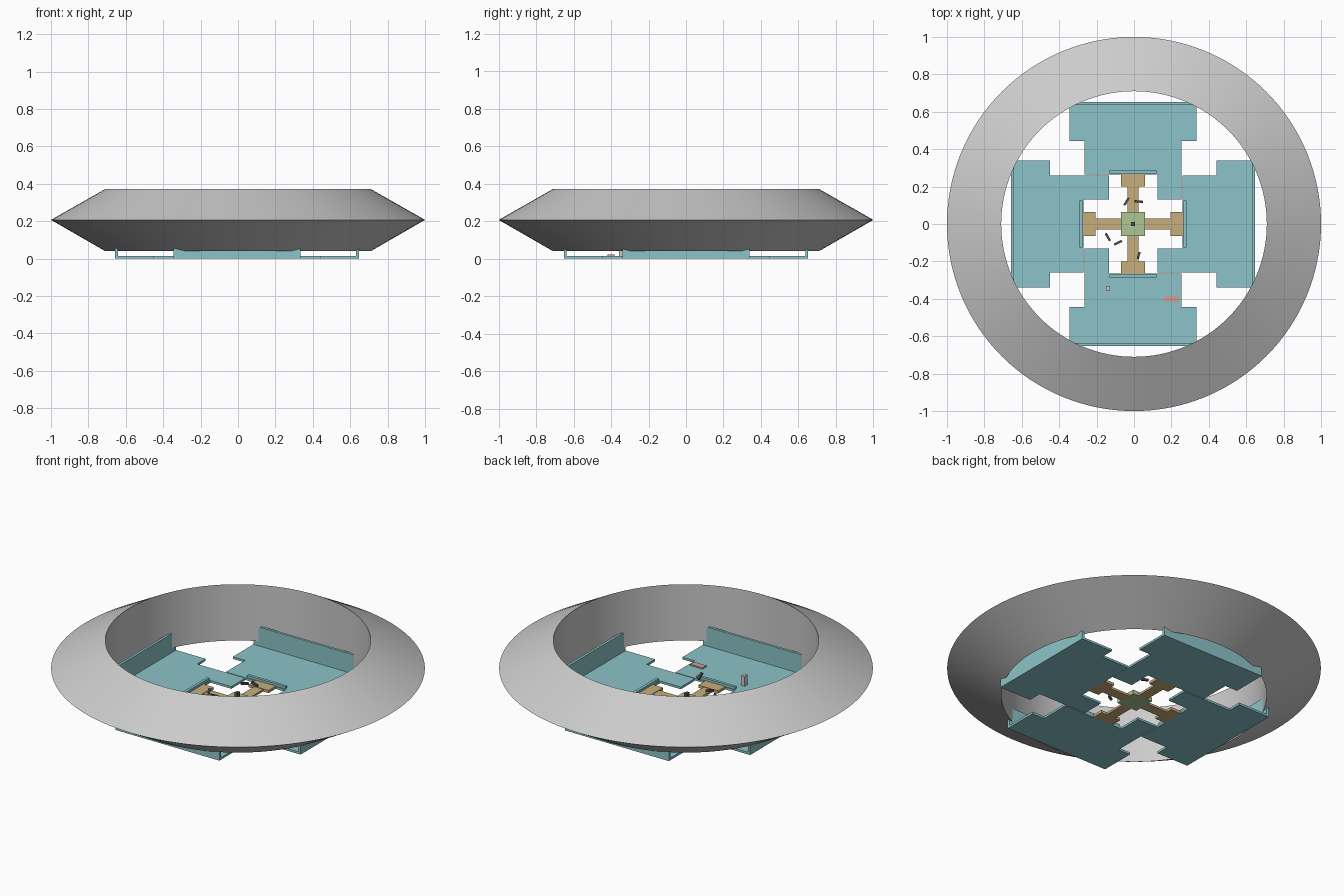
import bpy, bmesh, math
from mathutils import Matrix, Vector

if "Cube" in bpy.data.objects:
    bpy.data.objects.remove(bpy.data.objects["Cube"])

CX = -0.005  # the platform sits slightly off the ring axis


def material(name, rgb):
    m = bpy.data.materials.new(name)
    m.diffuse_color = (*rgb, 1)
    m.use_nodes = True
    m.node_tree.nodes["Principled BSDF"].inputs["Base Color"].default_value = m.diffuse_color
    return m


TEAL = material("teal", (0.26, 0.55, 0.58))
TAN = material("tan", (0.58, 0.42, 0.20))
GREEN = material("green", (0.42, 0.57, 0.30))
PINK = material("pink", (0.60, 0.35, 0.32))
DARK = material("dark", (0.08, 0.08, 0.09))


def finish(name, bm, mat=None):
    bmesh.ops.recalc_face_normals(bm, faces=bm.faces)
    me = bpy.data.meshes.new(name)
    bm.to_mesh(me)
    bm.free()
    ob = bpy.data.objects.new(name, me)
    bpy.context.collection.objects.link(ob)
    if mat:
        me.materials.append(mat)
    return ob


def add_box(bm, x0, x1, y0, y1, z0, z1, rot=Matrix()):
    c = Vector(((x0 + x1) / 2, (y0 + y1) / 2, (z0 + z1) / 2))
    s = Matrix.Diagonal((x1 - x0, y1 - y0, z1 - z0, 1))
    bmesh.ops.create_cube(bm, size=1, matrix=rot @ Matrix.Translation(c) @ s)


def boxes(name, mat, items, rot=Matrix()):
    bm = bmesh.new()
    for b in items:
        add_box(bm, *b, rot)
    ob = finish(name, bm, mat)
    ob.location.x = CX
    return ob


# Ring: triangular profile swept round the vertical axis
N = 128
bm = bmesh.new()
loops = []
for r, z in [(0.71, 0.04), (1.0, 0.207), (0.71, 0.372)]:
    loops.append([bm.verts.new((r * math.cos(2 * math.pi * i / N),
                                r * math.sin(2 * math.pi * i / N), z)) for i in range(N)])
for a, b in zip(loops, loops[1:] + loops[:1]):
    for i in range(N):
        j = (i + 1) % N
        bm.faces.new((a[i], a[j], b[j], b[i]))
ring = finish("outer_ring", bm)
bpy.context.view_layer.objects.active = ring
ring.select_set(True)
bpy.ops.object.shade_smooth_by_angle(angle=math.radians(30))
ring.select_set(False)

# Four floor panels, each with outer wall and low inner rail; cross arms with end blocks
T = 0.013
for k, side in enumerate(("back", "left", "front", "right")):
    rot = Matrix.Rotation(k * math.pi / 2, 4, 'Z')
    boxes(side + "_floor_panel", TEAL, [
        (-0.26, 0.26, 0.265, 0.445, 0, T),
        (-0.34, 0.34, 0.445, 0.652, 0, T)], rot)
    boxes(side + "_outer_wall", TEAL, [(-0.34, 0.34, 0.637, 0.652, T, 0.125)], rot)
    boxes(side + "_inner_rail", TEAL, [(-0.125, 0.125, 0.27, 0.287, T, 0.028)], rot)
    boxes(side + "_corner_floor", TEAL, [(0.13, 0.26, 0.13, 0.265, 0, T)], rot)
    boxes(side + "_walkway", TAN, [
        (-0.03, 0.03, 0.065, 0.2, 0, 0.013),
        (-0.065, 0.065, 0.2, 0.267, 0, 0.016)], rot)

# Centre hub with a small peg
boxes("centre_hub", GREEN, [(-0.065, 0.065, -0.065, 0.065, 0, 0.025)])
boxes("centre_peg", DARK, [(-0.01, 0.01, -0.012, 0.012, 0.025, 0.065)])

# Loose details: upright box and flat plate on the front panel
boxes("upright_box", None, [(-0.145, -0.123, -0.358, -0.332, T, 0.072)])
boxes("flat_plate", PINK, [(0.165, 0.245, -0.418, -0.382, T, 0.021)])

# Small floating rods: position and direction angles
for i, (x, y, z, yaw, pitch) in enumerate([
        (-0.035, 0.12, 0.06, 60, 10), (0.03, 0.12, 0.075, -5, 15),
        (-0.135, -0.07, 0.06, -60, 10), (-0.08, -0.10, 0.06, 25, 10),
        (0.03, -0.168, 0.09, 75, 50)]):
    rot = (Matrix.Translation((x, y, z)) @ Matrix.Rotation(math.radians(yaw), 4, 'Z')
           @ Matrix.Rotation(math.radians(pitch), 4, 'Y'))
    boxes("small_rod_%d" % (i + 1), DARK, [(-0.022, 0.022, -0.006, 0.006, -0.006, 0.006)], rot)
